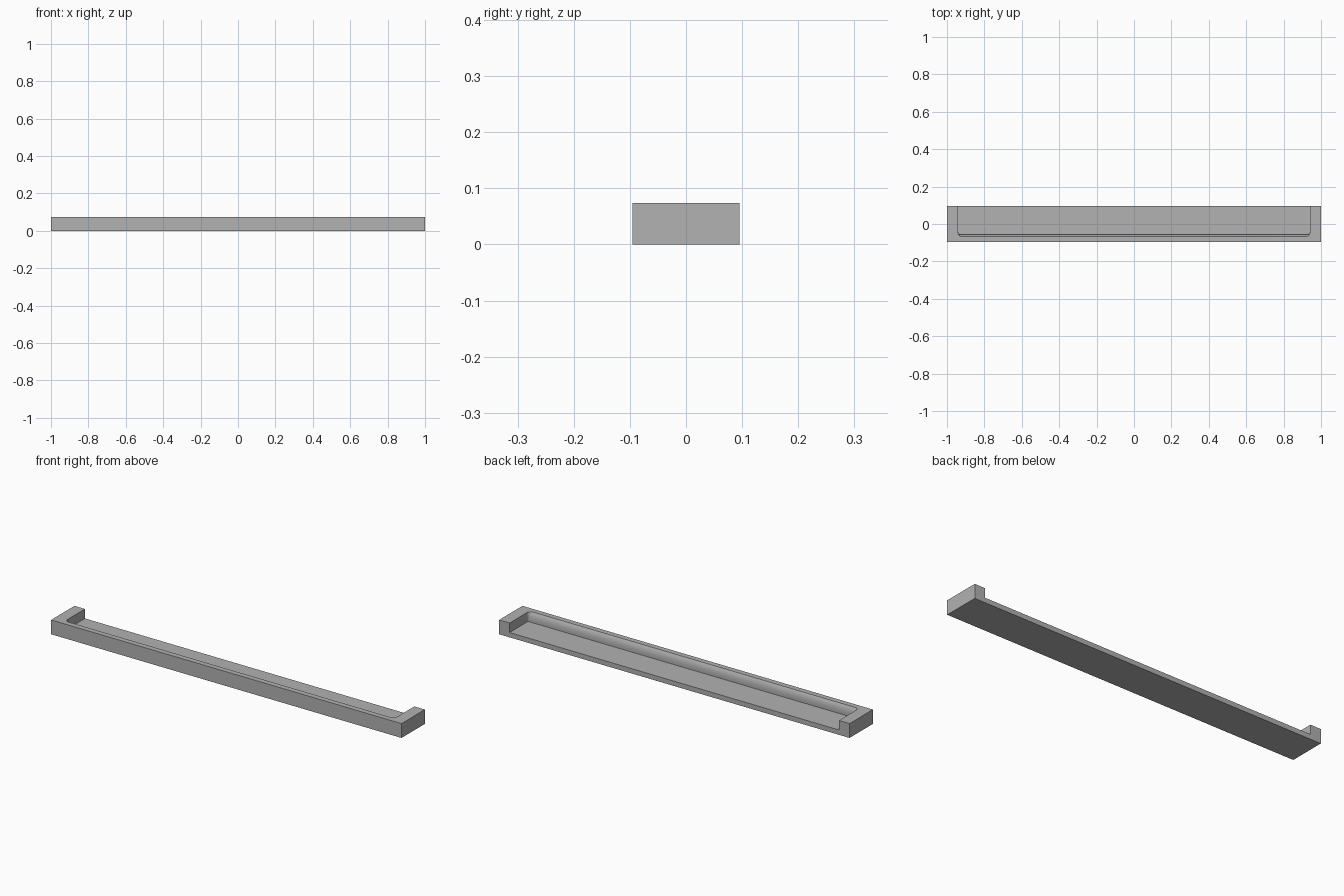
import bpy, bmesh, math

if "Cube" in bpy.data.objects:
    bpy.data.objects.remove(bpy.data.objects["Cube"])

H, FLOOR = 0.074, 0.025      # total height, pocket floor height
HALF_W, HALF_D = 1.0, 0.095  # outer half sizes
POCKET_X = 0.94              # pocket half length

grey = bpy.data.materials.new("plain grey")
grey.diffuse_color = (0.445, 0.445, 0.445, 1)
grey.use_nodes = True
grey.node_tree.nodes["Principled BSDF"].inputs["Base Color"].default_value = grey.diffuse_color


def new_object(name, bm):
    bmesh.ops.recalc_face_normals(bm, faces=bm.faces)
    mesh = bpy.data.meshes.new(name)
    bm.to_mesh(mesh)
    bm.free()
    obj = bpy.data.objects.new(name, mesh)
    bpy.context.collection.objects.link(obj)
    mesh.materials.append(grey)
    return obj


# Solid bar
bm = bmesh.new()
bmesh.ops.create_cube(bm, size=1)
for v in bm.verts:
    v.co.x *= 2 * HALF_W
    v.co.y *= 2 * HALF_D
    v.co.z = (v.co.z + 0.5) * H
bar = new_object("handle_bar", bm)


# Pocket outline: open at the back, rounded corners at the front lip
def outline(y, r, z):
    half = [(POCKET_X, 0.2)]
    for i in range(7):
        a = math.radians(15 * i)
        half.append((POCKET_X - r + r * math.cos(a), y + r - r * math.sin(a)))
    return [(x, yy, z) for x, yy in half] + [(-x, yy, z) for x, yy in reversed(half)]


# Pocket cutter, lofted so the lip wall curves forward towards the top
bm = bmesh.new()
rings = []
STEPS = 8
for i in range(STEPS + 1):
    t = i / STEPS
    ring = outline(-0.055 - 0.012 * t ** 3, 0.004 + 0.016 * t, FLOOR + (H - FLOOR) * t)
    rings.append([bm.verts.new(p) for p in ring])
rings.append([bm.verts.new(p) for p in outline(-0.067, 0.02, H + 0.05)])
for a, b in zip(rings, rings[1:]):
    for i in range(len(a)):
        j = (i + 1) % len(a)
        bm.faces.new((a[i], a[j], b[j], b[i]))
bm.faces.new(rings[0])
bm.faces.new(rings[-1])
cutter = new_object("pocket_cutter", bm)

# Cut the finger pocket
mod = bar.modifiers.new("pocket", 'BOOLEAN')
mod.operation = 'DIFFERENCE'
mod.solver = 'EXACT'
mod.object = cutter
bpy.context.view_layer.objects.active = bar
bar.select_set(True)
bpy.ops.object.modifier_apply(modifier=mod.name)
bpy.data.objects.remove(cutter)
bpy.ops.object.shade_smooth_by_angle(angle=math.radians(25))
